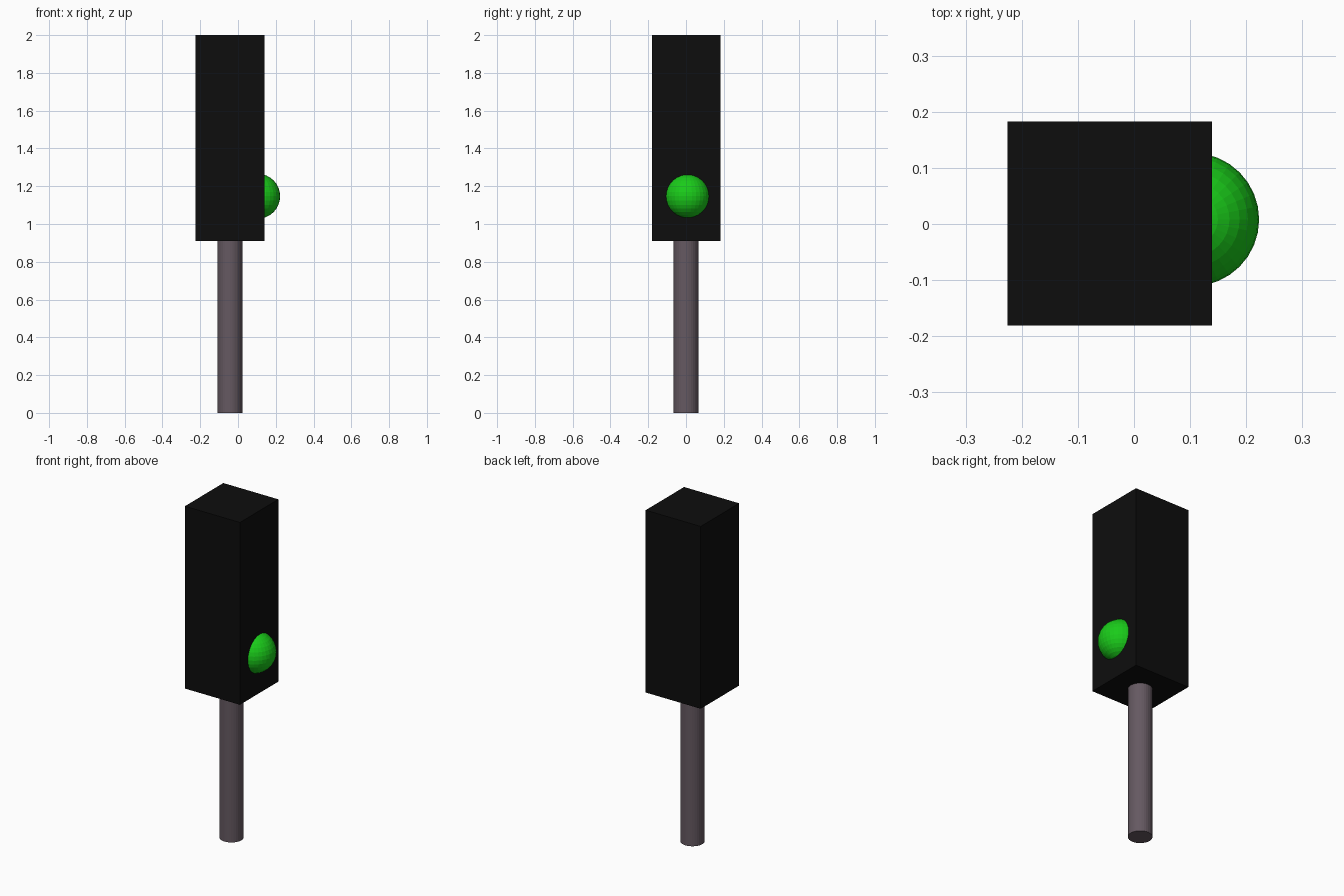
import bpy

if "Cube" in bpy.data.objects:
    bpy.data.objects.remove(bpy.data.objects["Cube"])


def finish(name, color):
    obj = bpy.context.object
    obj.name = name
    mat = bpy.data.materials.new(name + "_color")
    mat.diffuse_color = (*color, 1)
    mat.use_nodes = True
    mat.node_tree.nodes["Principled BSDF"].inputs["Base Color"].default_value = mat.diffuse_color
    obj.data.materials.append(mat)
    return obj


AXIS_X = -0.043

# Round post, flat-faced
bpy.ops.mesh.primitive_cylinder_add(vertices=32, radius=0.066, depth=0.92,
                                    location=(AXIS_X, 0, 0.46))
finish("post", (0.13, 0.10, 0.12))

# Tall signal housing
bpy.ops.mesh.primitive_cube_add(size=1, location=(AXIS_X, 0.001, 1.455))
housing = finish("housing", (0.004, 0.004, 0.004))
housing.scale = (0.364, 0.363, 1.09)

# Green lamp, half sunk into the right face
bpy.ops.mesh.primitive_uv_sphere_add(segments=32, ring_count=16, radius=0.119,
                                     location=(0.104, 0.008, 1.147))
finish("green_lamp", (0.01, 0.6, 0.01))
